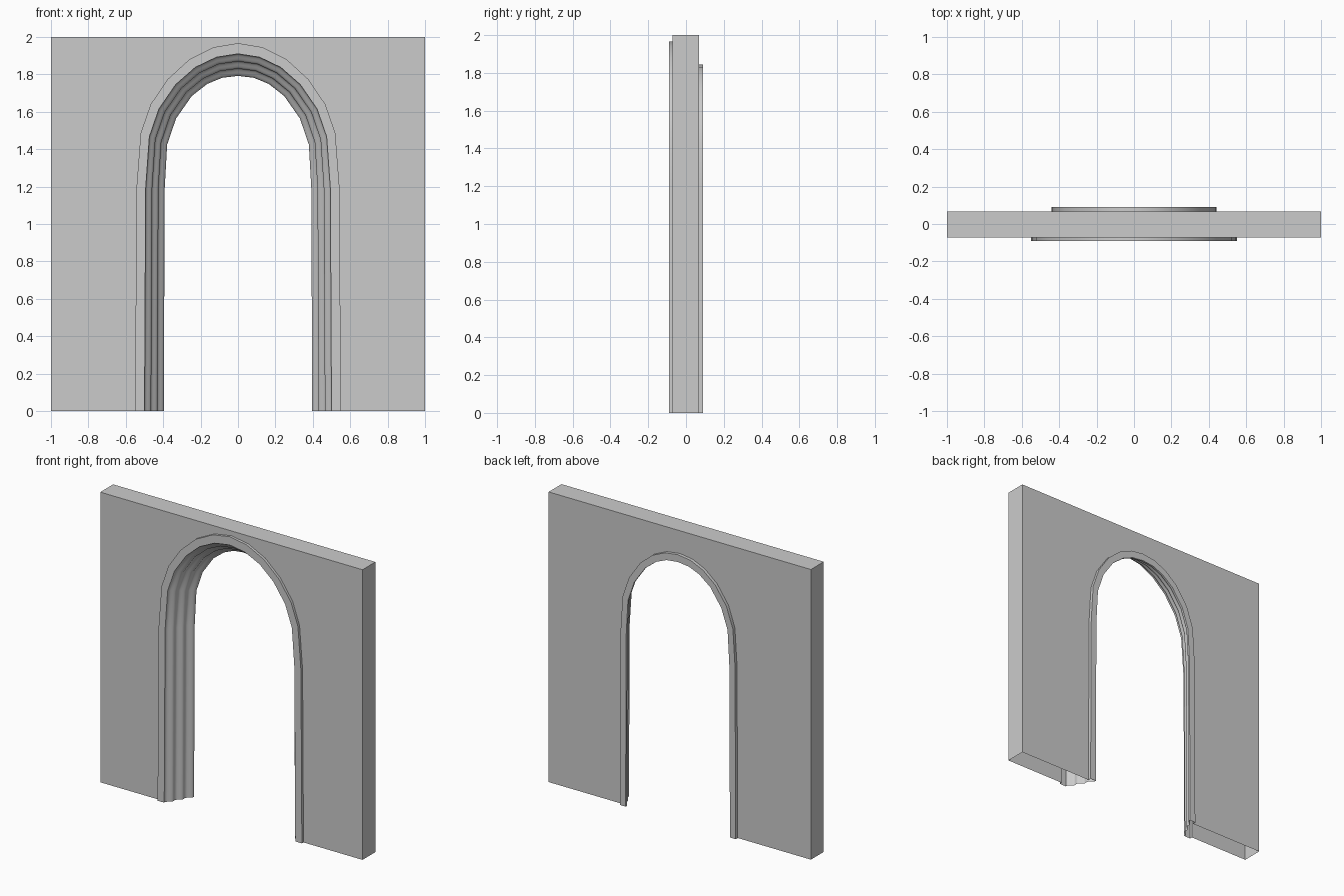
import bpy
from math import sin, pi

if "Cube" in bpy.data.objects:
    bpy.data.objects.remove(bpy.data.objects["Cube"])

# Half outlines of the arch: outer casing edge (front) and innermost edge (back)
OUTER = [(.55, 0), (.543, 1.19), (.52, 1.487), (.467, 1.64), (.375, 1.775),
         (.26, 1.88), (.13, 1.945), (0, 1.967)]
INNER = [(.398, 0), (.393, 1.19), (.38, 1.425), (.332, 1.565), (.248, 1.685),
         (.165, 1.75), (.085, 1.783), (0, 1.793)]
FRONT, BACK = -.072, .068   # wall planes
LIP = .09                   # casing planes
T_FRONT, T_BACK = .67, .29  # casing edges between INNER (0) and OUTER (1)


def arch(t, y):
    """Arch outline from left foot to right foot, t of the way inner to outer."""
    half = [(a[0] + t * (b[0] - a[0]), y, a[1] + t * (b[1] - a[1]))
            for a, b in zip(INNER, OUTER)]
    return [(-x, y, z) for x, y, z in half] + [p for p in half[-2::-1]]


def make_object(name, verts, faces):
    mesh = bpy.data.meshes.new(name)
    mesh.from_pydata(verts, [], faces)
    mesh.update()
    ob = bpy.data.objects.new(name, mesh)
    bpy.context.collection.objects.link(ob)
    return ob


# Wall: two arched faces, ends and top, open underneath
def wall_face(t, y):
    return arch(t, y) + [(1, y, 0), (1, y, 2), (-1, y, 2), (-1, y, 0)]


front, back = wall_face(1, FRONT), wall_face(T_BACK, BACK)
n = len(front)
faces = [list(range(n)), list(range(2 * n - 1, n - 1, -1))]
for a in range(n - 4, n - 1):
    faces.append([a, a + n, a + 1 + n, a + 1])
make_object("wall", front + back, faces)

# Moulded arch lining: casing lip, wavy reveal, rear casing lip
profile = [(1, FRONT), (1, -LIP), (T_FRONT, -LIP)]
STEPS = 24
for k in range(1, STEPS):
    u = k / STEPS
    profile.append((T_FRONT * (1 - u) + .05 * sin(3 * 2 * pi * u),
                    -LIP + 2 * LIP * u))
profile += [(0, LIP), (T_BACK, LIP), (T_BACK, BACK)]
rows = [arch(t, y) for t, y in profile]
m = len(rows[0])
faces = [(j * m + i, (j + 1) * m + i, (j + 1) * m + i + 1, j * m + i + 1)
         for j in range(len(rows) - 1) for i in range(m - 1)]
lining = make_object("arch_lining", [p for r in rows for p in r], faces)

bpy.context.view_layer.objects.active = lining
lining.select_set(True)
bpy.ops.object.shade_smooth_by_angle(angle=.6)
